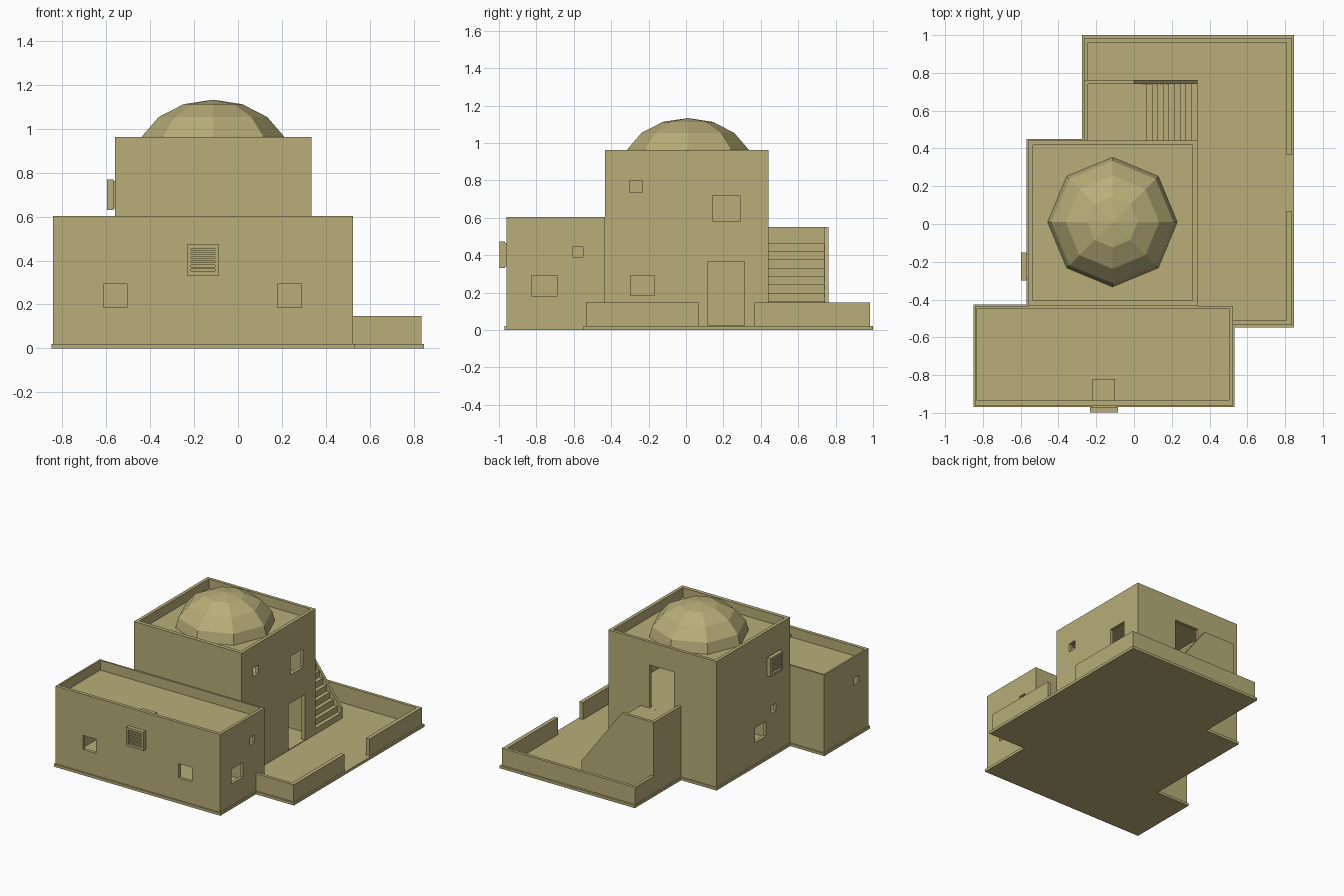
import bpy, bmesh, math
from mathutils import Matrix

if "Cube" in bpy.data.objects:
    bpy.data.objects.remove(bpy.data.objects["Cube"])

sand = bpy.data.materials.new("sand_plaster")
sand.diffuse_color = (0.48, 0.42, 0.19, 1)
sand.use_nodes = True
sand.node_tree.nodes["Principled BSDF"].inputs["Base Color"].default_value = sand.diffuse_color


def make_object(name, bm):
    bmesh.ops.recalc_face_normals(bm, faces=bm.faces)
    me = bpy.data.meshes.new(name)
    bm.to_mesh(me)
    bm.free()
    me.materials.append(sand)
    ob = bpy.data.objects.new(name, me)
    bpy.context.collection.objects.link(ob)
    return ob


def boxes(name, specs, matrix=Matrix()):
    """Each spec is (x0, x1, y0, y1, z0, z1)."""
    bm = bmesh.new()
    for x0, x1, y0, y1, z0, z1 in specs:
        m = Matrix.Translation(((x0 + x1) / 2, (y0 + y1) / 2, (z0 + z1) / 2))
        s = Matrix.Diagonal((x1 - x0, y1 - y0, z1 - z0, 1))
        bmesh.ops.create_cube(bm, size=1, matrix=matrix @ m @ s)
    return make_object(name, bm)


def prism(name, points, vec):
    bm = bmesh.new()
    face = bm.faces.new([bm.verts.new(p) for p in points])
    ext = bmesh.ops.extrude_face_region(bm, geom=[face])["geom"]
    bmesh.ops.translate(bm, vec=vec, verts=[v for v in ext if isinstance(v, bmesh.types.BMVert)])
    if not any(f == face for f in bm.faces):
        bm.faces.new([bm.verts[i] for i in range(len(points))])
    return make_object(name, bm)


def carve(ob, specs):
    for spec in specs:
        cutter = boxes("cutter", [spec])
        cutter.hide_render = True
        mod = ob.modifiers.new("cut", 'BOOLEAN')
        mod.operation, mod.solver, mod.object = 'DIFFERENCE', 'EXACT', cutter
        bpy.context.view_layer.objects.active = ob
        bpy.ops.object.modifier_apply(modifier=mod.name)
        bpy.data.objects.remove(cutter)


# Base slab
outline = [(-.85, -.97), (.532, -.97), (.532, -.547), (.847, -.547), (.847, 1),
           (-.275, 1), (-.275, .45), (-.568, .45), (-.568, -.425), (-.85, -.425)]
prism("base_slab", [(x, y, 0) for x, y in outline], (0, 0, .02))

# Front block: room, roof well, then windows
block = boxes("front_block", [(-.843, .524, -.96, -.434, .015, .603)])
carve(block, [
    (-.83, .502, -.935, -.447, .025, .505),
    (-.83, .502, -.935, -.447, .53, .7),
    (-.614, -.505, -1, -.92, .187, .294),
    (.18, .29, -1, -.92, .187, .294),
    (.49, .6, -.826, -.69, .182, .292),
    (.49, .6, -.607, -.55, .39, .445),
    (-.9, -.82, -.85, -.79, .39, .445),
])

# Tower: two rooms, roof well, doors, then windows
tower = boxes("tower", [(-.56, .335, -.434, .441, .015, .962)])
carve(tower, [
    (-.535, .31, -.405, .418, .025, .44),
    (-.535, .31, -.405, .418, .466, .865),
    (-.535, .31, -.405, .418, .89, 1.1),
    (.29, .4, .118, .313, .025, .367),
    (-.21, -.005, .4, .5, .4661, .79),
    (.29, .4, -.3, -.235, .735, .8),
    (.29, .4, .144, .29, .58, .718),
    (.29, .4, -.297, -.168, .185, .29),
    (-.6, -.52, -.15, -.02, .18, .29),
    (-.6, -.52, -.27, -.21, .325, .38),
])

# Faceted dome, cut below the roof surface
bm = bmesh.new()
bmesh.ops.create_uvsphere(bm, u_segments=8, v_segments=8, radius=1,
                          matrix=Matrix.Translation((-.114, .01, .863)) @ Matrix.Diagonal((.35, .35, .27, 1)))
cut = bmesh.ops.bisect_plane(bm, geom=bm.verts[:] + bm.edges[:] + bm.faces[:],
                             plane_co=(0, 0, .885), plane_no=(0, 0, 1), clear_inner=True)
bmesh.ops.contextual_create(bm, geom=[e for e in cut["geom_cut"] if isinstance(e, bmesh.types.BMEdge)])
make_object("dome", bm)

# Low courtyard walls with a gate gap
boxes("courtyard_walls", [
    (.807, .837, -.535, .068, .02, .148),
    (.807, .837, .366, .985, .02, .148),
    (-.243, .807, .962, .985, .02, .148),
    (-.266, -.243, .762, .985, .02, .148),
    (.524, .807, -.535, -.511, .02, .148),
])

# Outside stairs rising to the landing
steps = 10
run, rise = .0297, .0446
pts = [(-.243, .441, .02), (.335, .441, .02)]
for i in range(steps):
    z = .02 + rise * (i + 1)
    pts.append((.335 - run * i, .441, z))
    if i < steps - 1:
        pts.append((.335 - run * (i + 1), .441, z))
pts.append((-.243, .441, .02 + rise * steps))
prism("stairs", pts, (0, .3, 0))

# Sloped stair wall and landing parapet
side = [(-.266, .02), (.335, .02), (.335, .1), (0, .55), (-.266, .55)]
prism("stair_wall", [(x, .741, z) for x, z in side], (0, .022, 0))
boxes("landing_parapet", [(-.266, -.243, .441, .741, .02, .55)])

# Louvred vent units, modelled facing -y about the wall plane
vent = [(-.066, .066, -.022, .005, -.062, .062)]
for s in (-1, 1):
    a, b = sorted((s * .055, s * .073))
    vent.append((a, b, -.037, -.008, -.07, .07))
    vent.append((-.055, .055, -.037, -.008, a * .96, b * .96))
for i in range(5):
    z = -.036 + .0185 * i
    vent.append((-.055, .055, -.033, -.018, z - .0055, z + .0055))
boxes("front_vent", vent, Matrix.Translation((-.159, -.96, .402)))
boxes("side_vent", vent, Matrix.Translation((-.56, -.225, .7)) @ Matrix.Rotation(-math.pi / 2, 4, 'Z'))

# Low hatch on the front roof
boxes("roof_hatch", [(-.22, -.1, -.935, -.82, .525, .55)])
